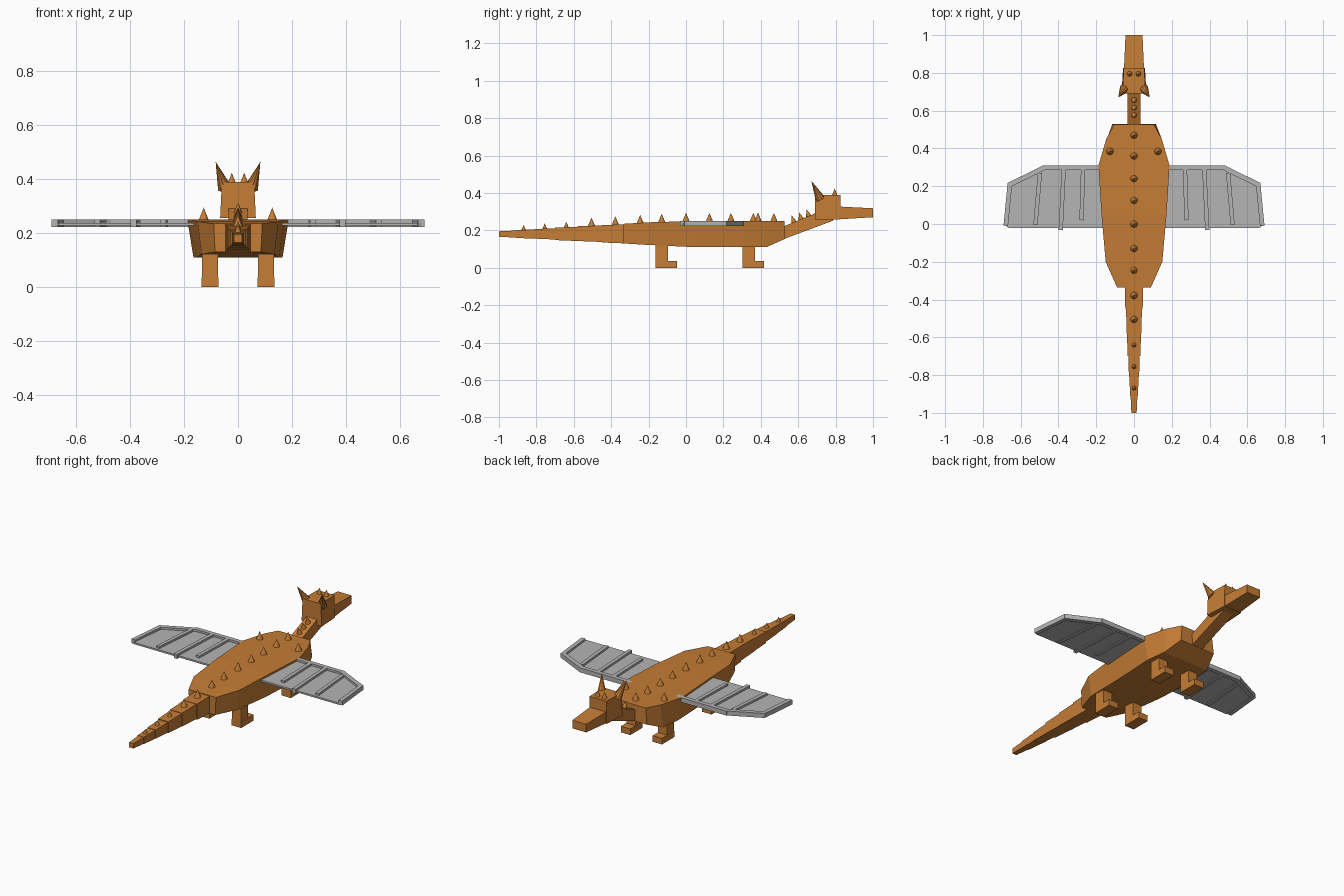
import bpy, bmesh, math
from mathutils import Vector

if "Cube" in bpy.data.objects:
    bpy.data.objects.remove(bpy.data.objects["Cube"])


def material(name, rgb):
    m = bpy.data.materials.new(name)
    m.diffuse_color = (*rgb, 1)
    m.use_nodes = True
    m.node_tree.nodes["Principled BSDF"].inputs["Base Color"].default_value = m.diffuse_color
    return m


ORANGE = material("burnt_orange", (0.56, 0.205, 0.036))
GREY = material("wing_grey", (0.46, 0.46, 0.46))


def finish(name, bm, mat):
    bmesh.ops.recalc_face_normals(bm, faces=bm.faces)
    me = bpy.data.meshes.new(name)
    bm.to_mesh(me)
    bm.free()
    me.materials.append(mat)
    ob = bpy.data.objects.new(name, me)
    bpy.context.collection.objects.link(ob)
    return ob


def loft(name, sections, mat=ORANGE, cx=0):
    """Four-sided skin; section = (y_top, y_bottom, half_top, half_bottom, z_top, z_bottom)."""
    bm = bmesh.new()
    rings = []
    for yt, yb, wt, wb, zt, zb in sections:
        pts = ((cx - wt, yt, zt), (cx + wt, yt, zt), (cx + wb, yb, zb), (cx - wb, yb, zb))
        rings.append([bm.verts.new(p) for p in pts])
    for a, b in zip(rings, rings[1:]):
        for i in range(4):
            j = (i + 1) % 4
            bm.faces.new((a[i], a[j], b[j], b[i]))
    bm.faces.new(rings[0])
    bm.faces.new(rings[-1])
    return finish(name, bm, mat)


def slab(name, outline, z0, z1, mat):
    """Flat outline in x/y extruded between two heights."""
    bm = bmesh.new()
    f = bm.faces.new([bm.verts.new((x, y, z0)) for x, y in outline])
    up = bmesh.ops.extrude_face_region(bm, geom=[f])["geom"]
    for v in up:
        if isinstance(v, bmesh.types.BMVert):
            v.co.z = z1
    return finish(name, bm, mat)


def spike(name, base, tip, r, sides=10):
    base, tip = Vector(base), Vector(tip)
    d = tip - base
    bm = bmesh.new()
    bmesh.ops.create_cone(bm, cap_ends=True, segments=sides, radius1=r, radius2=0, depth=d.length)
    ob = finish(name, bm, ORANGE)
    ob.location = (base + tip) / 2
    ob.rotation_mode = 'QUATERNION'
    ob.rotation_quaternion = Vector((0, 0, 1)).rotation_difference(d)
    return ob


def bar(name, p, q, w, z0, z1):
    """Straight wing rib between two x/y points."""
    p, q = Vector(p), Vector(q)
    d = (q - p).normalized()
    n = Vector((-d.y, d.x)) * w / 2
    return slab(name, [p - n, q - n, q + n, p + n], z0, z1, GREY)


# Body
loft("body", [
    (-0.335, -0.335, 0.09, 0.085, 0.235, 0.13),
    (-0.20, -0.20, 0.15, 0.135, 0.243, 0.122),
    (0.05, 0.05, 0.172, 0.152, 0.25, 0.11),
    (0.31, 0.31, 0.188, 0.165, 0.25, 0.11),
    (0.45, 0.43, 0.147, 0.15, 0.25, 0.11),
    (0.527, 0.53, 0.105, 0.115, 0.25, 0.155)])

# Tail: stepped, tapering segments
tail = [(-0.32, -0.45, 0.049, 0.046, 0.232, 0.13), (-0.45, -0.58, 0.042, 0.039, 0.226, 0.138),
        (-0.58, -0.70, 0.037, 0.034, 0.219, 0.143), (-0.70, -0.81, 0.030, 0.027, 0.211, 0.151),
        (-0.81, -0.91, 0.024, 0.021, 0.205, 0.155), (-0.91, -1.0, 0.018, 0.014, 0.199, 0.161)]
for i, (y0, y1, w0, w1, zt, zb) in enumerate(tail):
    loft(f"tail_segment_{i + 1}", [(y0, y0, w0, w0, zt, zb),
                                   (y1, y1, w1, w1, zt - 0.004, zb + 0.005)])

# Neck, head and snout
loft("neck", [(0.50, 0.50, 0.035, 0.035, 0.212, 0.145),
              (0.72, 0.79, 0.035, 0.035, 0.303, 0.253)])
loft("head", [(0.69, 0.69, 0.06, 0.066, 0.39, 0.257),
              (0.825, 0.825, 0.055, 0.058, 0.39, 0.257)])
loft("snout", [(0.80, 0.80, 0.054, 0.054, 0.328, 0.258),
               (1.0, 1.0, 0.045, 0.045, 0.318, 0.27)])

# Spikes along the back, tail and neck
for y in (0.47, 0.36, 0.24, 0.125, 0, -0.13, -0.245, -0.378, -0.505, -0.64, -0.755, -0.868):
    z = 0.248 if y > -0.05 else 0.248 + (y + 0.05) * 0.055
    r, h = 0.021, 0.045
    if y < -0.6:
        z, r, h = 0.215 + (y + 0.64) * 0.07, 0.015, 0.03
    spike("back_spike", (0, y, z - 0.004), (0, y, z + h), r)
for y in (0.578, 0.617, 0.657):
    z = 0.244 + (y - 0.578) * 0.42
    spike("neck_spike", (0, y, z - 0.003), (0, y - 0.013, z + 0.036), 0.016)

# Mirrored pairs
for s, side in ((-1, "left"), (1, "right")):
    spike(f"{side}_shoulder_spike", (s * 0.127, 0.385, 0.245), (s * 0.127, 0.385, 0.295), 0.021)
    spike(f"{side}_brow_spike", (s * 0.023, 0.795, 0.387), (s * 0.023, 0.795, 0.424), 0.015)
    spike(f"{side}_horn", (s * 0.05, 0.718, 0.368), (s * 0.083, 0.67, 0.465), 0.026)

    # Legs and feet
    for y, part in ((0.302, "front"), (-0.163, "rear")):
        loft(f"{side}_{part}_leg", [(y, y, 0.03, 0.03, 0.13, 0.02),
                                    (y + 0.066, y + 0.066, 0.03, 0.03, 0.13, 0.02)], cx=s * 0.104)
        loft(f"{side}_{part}_foot", [(y, y, 0.031, 0.031, 0.036, 0),
                                     (y + 0.116, y + 0.116, 0.031, 0.031, 0.036, 0)], cx=s * 0.104)

    # Wing membrane with its raised ribs
    edge = [(0.15, -0.02), (0.665, -0.02), (0.685, -0.005), (0.66, 0.215), (0.48, 0.305), (0.15, 0.31)]
    slab(f"{side}_wing_membrane", [(s * x, y) for x, y in edge], 0.228, 0.238, GREY)
    ribs = [((0.15, 0.298), (0.485, 0.298), 0.026), ((0.475, 0.298), (0.665, 0.205), 0.026),
            ((0.657, 0.215), (0.679, -0.01), 0.024),
            ((0.27, 0.29), (0.278, 0.02), 0.022), ((0.372, 0.29), (0.388, -0.032), 0.022),
            ((0.498, 0.27), (0.522, -0.005), 0.022)]
    for i, (p, q, w) in enumerate(ribs):
        bar(f"{side}_wing_rib_{i + 1}", (s * p[0], p[1]), (s * q[0], q[1]), w, 0.2235, 0.25)
